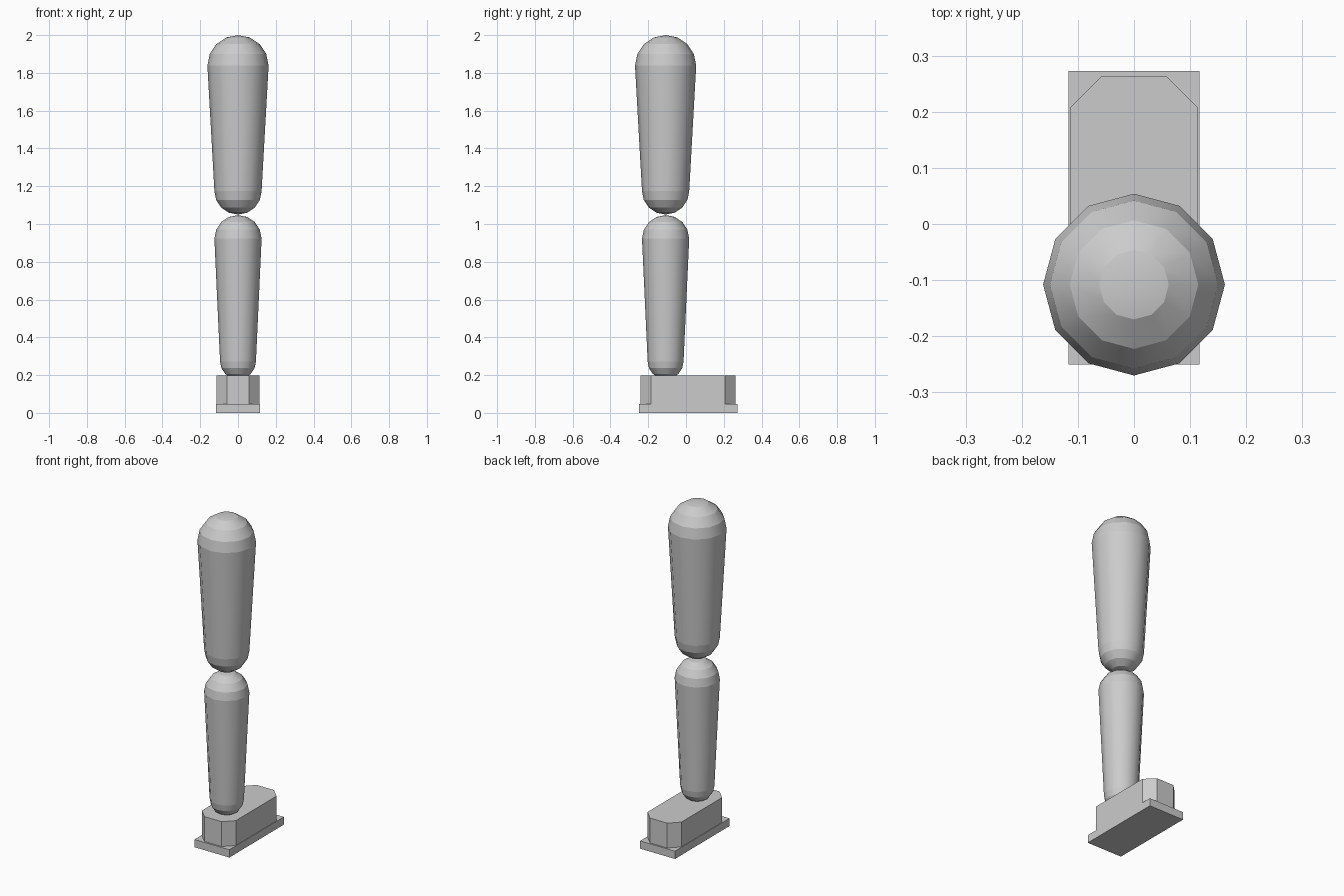
import bpy, bmesh, math

cube = bpy.data.objects.get("Cube")
if cube:
    bpy.data.objects.remove(cube, do_unlink=True)

grey = bpy.data.materials.new("light_grey")
grey.use_nodes = True
colour = (0.6, 0.6, 0.6, 1)
grey.diffuse_color = colour
grey.node_tree.nodes["Principled BSDF"].inputs["Base Color"].default_value = colour

SIDES = 12
CAP_STEPS = 4
LEG_Y = -0.108


def add_object(name, bm):
    bmesh.ops.recalc_face_normals(bm, faces=bm.faces)
    mesh = bpy.data.meshes.new(name)
    bm.to_mesh(mesh)
    bm.free()
    mesh.materials.append(grey)
    obj = bpy.data.objects.new(name, mesh)
    bpy.context.collection.objects.link(obj)
    return obj


def tapered_capsule(name, z_low, r_low, z_high, r_high):
    """Two round caps joined by a tapered side, turned about z."""
    profile = []
    for z, r, start in ((z_low, r_low, -CAP_STEPS), (z_high, r_high, 0)):
        for i in range(start, start + CAP_STEPS + 1):
            a = math.pi / 2 * i / CAP_STEPS
            profile.append((r * math.cos(a), z + r * math.sin(a)))
    bm = bmesh.new()
    rings = []
    for r, z in profile[1:-1]:
        rings.append([bm.verts.new((r * math.cos(t), r * math.sin(t), z))
                      for t in (math.tau * k / SIDES for k in range(SIDES))])
    bottom = bm.verts.new((0, 0, profile[0][1]))
    top = bm.verts.new((0, 0, profile[-1][1]))
    for k in range(SIDES):
        n = (k + 1) % SIDES
        for a, b in zip(rings, rings[1:]):
            bm.faces.new((a[k], a[n], b[n], b[k]))
        bm.faces.new((bottom, rings[0][n], rings[0][k]))
        bm.faces.new((top, rings[-1][k], rings[-1][n]))
    # Crisp bands around, smooth along each band
    for f in bm.faces:
        f.smooth = True
    for e in bm.edges:
        a, b = e.verts
        e.smooth = abs(a.co.z - b.co.z) > 1e-5
    obj = add_object(name, bm)
    obj.location.y = LEG_Y


def block(name, half_x, y0, y1, z0, z1, cut=0):
    """Box whose four upright corners are cut off at 45 degrees."""
    bm = bmesh.new()
    bmesh.ops.create_cube(bm, size=1)
    for v in bm.verts:
        v.co.x *= 2 * half_x
        v.co.y = y0 + (v.co.y + 0.5) * (y1 - y0)
        v.co.z = z0 + (v.co.z + 0.5) * (z1 - z0)
    if cut:
        upright = [e for e in bm.edges
                   if abs(e.verts[0].co.z - e.verts[1].co.z) > 1e-4]
        bmesh.ops.bevel(bm, geom=upright, offset=cut, segments=1,
                        affect='EDGES')
    add_object(name, bm)


# Leg segments
tapered_capsule("upper_leg", 1.175, 0.125, 1.838, 0.162)
tapered_capsule("lower_leg", 0.273, 0.095, 0.922, 0.125)

# Foot
block("sole", 0.117, -0.25, 0.273, 0, 0.047)
block("foot", 0.114, -0.24, 0.263, 0.047, 0.198, cut=0.056)
